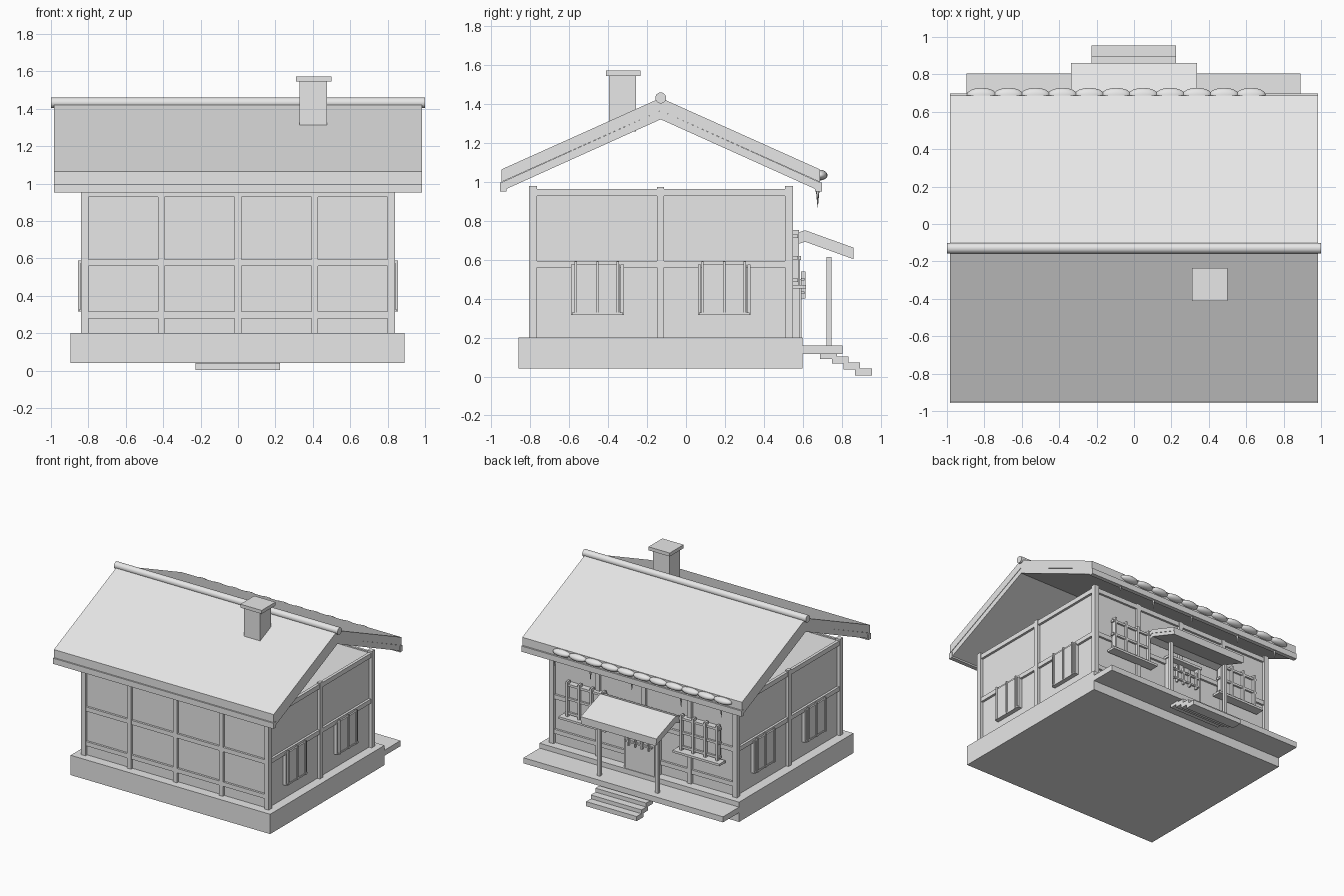
import bpy, bmesh
from mathutils import Matrix

if "Cube" in bpy.data.objects:
    bpy.data.objects.remove(bpy.data.objects["Cube"])

grey = bpy.data.materials.new("light_grey")
grey.use_nodes = True
grey.diffuse_color = (0.8, 0.8, 0.8, 1)
grey.node_tree.nodes["Principled BSDF"].inputs["Base Color"].default_value = (0.8, 0.8, 0.8, 1)


def finish(name, bm, smooth=False):
    bmesh.ops.recalc_face_normals(bm, faces=bm.faces)
    mesh = bpy.data.meshes.new(name)
    bm.to_mesh(mesh)
    bm.free()
    mesh.materials.append(grey)
    for poly in mesh.polygons:
        # keep end caps of round parts flat
        poly.use_smooth = smooth and len(poly.vertices) <= 4
    obj = bpy.data.objects.new(name, mesh)
    bpy.context.collection.objects.link(obj)
    return obj


def box(name, x0, x1, y0, y1, z0, z1):
    bm = bmesh.new()
    bmesh.ops.create_cube(bm, size=1)
    for v in bm.verts:
        v.co = ((x0 + x1) / 2 + v.co.x * (x1 - x0),
                (y0 + y1) / 2 + v.co.y * (y1 - y0),
                (z0 + z1) / 2 + v.co.z * (z1 - z0))
    return finish(name, bm)


def prism(name, profile, half):
    """Extrude a y-z profile symmetrically along x."""
    bm = bmesh.new()
    face = bm.faces.new([bm.verts.new((-half, y, z)) for y, z in profile])
    out = bmesh.ops.extrude_face_region(bm, geom=[face])["geom"]
    moved = [g for g in out if isinstance(g, bmesh.types.BMVert)]
    bmesh.ops.translate(bm, vec=(2 * half, 0, 0), verts=moved)
    return finish(name, bm)


def folded_slab(name, line, thick, half):
    under = [(y, z - thick) for y, z in reversed(line)]
    return prism(name, line + under, half)


# Plinth, walls and veranda
box("plinth", -0.895, 0.89, -0.86, 0.6, 0.04, 0.2)
box("wall_core", -0.815, 0.815, -0.785, 0.525, 0.2, 0.955)
box("veranda_deck", -0.895, 0.89, 0.6, 0.805, 0.115, 0.16)

# Entrance steps
for i, (y, z) in enumerate([(0.69, 0.09), (0.75, 0.067), (0.81, 0.035), (0.87, 0.004)]):
    box(f"step_{i + 1}", -0.228, 0.225, y, y + 0.085, z, z + 0.037)

# Timber frame: corner posts
for x in (-0.82, 0.82):
    for y in (-0.787, 0.53):
        box("corner_post", x - 0.02, x + 0.02, y - 0.02, y + 0.02, 0.2, 0.98)

# Timber frame: long walls
for side, y0, y1 in (("front", -0.805, -0.78), ("back", 0.52, 0.545)):
    for x in (-0.41, 0, 0.41):
        box(side + "_post", x - 0.018, x + 0.018, y0, y1, 0.2, 0.97)
    for z0, z1 in ((0.28, 0.315), (0.56, 0.595), (0.928, 0.965)):
        box(side + "_rail", -0.82, 0.82, y0 + 0.003, y1 - 0.003, z0, z1)

# Timber frame and shuttered windows: side walls
for s, side in ((1, "left"), (-1, "right")):
    def side_box(name, d0, d1, y0, y1, z0, z1):
        a, b = sorted((s * d0, s * d1))
        box(f"{side}_{name}", a, b, y0, y1, z0, z1)

    side_box("post", 0.81, 0.838, -0.15, -0.113, 0.2, 0.975)
    for z0, z1 in ((0.56, 0.595), (0.928, 0.965)):
        side_box("rail", 0.81, 0.834, -0.78, 0.52, z0, z1)
    for y in (-0.455, 0.197):
        side_box("window_panel", 0.81, 0.846, y - 0.115, y + 0.115, 0.325, 0.575)
        for offset in (-0.112, 0, 0.105):
            side_box("window_bar", 0.84, 0.855, y + offset - 0.006, y + offset + 0.006, 0.315, 0.59)
        for edge in (-0.127, 0.127):
            side_box("window_jamb", 0.81, 0.842, y + edge - 0.008, y + edge + 0.008, 0.315, 0.575)
        side_box("window_sill", 0.81, 0.85, y - 0.13, y + 0.13, 0.315, 0.328)

# Main roof in two layers with an open gable
RIDGE_Y, HALF = -0.13, 0.826


def roof_line(z_eave, z_ridge, half):
    return [(RIDGE_Y - half, z_eave), (RIDGE_Y, z_ridge), (RIDGE_Y + half, z_eave)]


folded_slab("roof_covering", roof_line(1.065, 1.432, HALF - 0.008), 0.065, 0.983)
folded_slab("roof_boarding", roof_line(1.0, 1.367, HALF - 0.012), 0.045, 0.98)
for name, y in (("front", RIDGE_Y - HALF), ("back", RIDGE_Y + HALF - 0.032)):
    box(name + "_eave_beam", -0.985, 0.985, y, y + 0.034, 0.952, 0.998)

# Round ridge pole
bm = bmesh.new()
bmesh.ops.create_cone(bm, cap_ends=True, segments=24, radius1=0.028, radius2=0.028, depth=2,
                      matrix=Matrix.Translation((0, RIDGE_Y, 1.432)) @ Matrix.Rotation(1.5708, 4, "Y"))
finish("ridge_pole", bm, True)

# Chimney
box("chimney_stack", 0.33, 0.475, -0.395, -0.258, 1.26, 1.55)
box("chimney_cap", 0.31, 0.5, -0.412, -0.235, 1.545, 1.573)

# Rounded lumps along the back eave
for i in range(11):
    bm = bmesh.new()
    place = Matrix.Translation((-0.815 + 0.144 * i, 0.69, 1.035))
    bmesh.ops.create_uvsphere(bm, u_segments=16, v_segments=8, radius=1,
                              matrix=place @ Matrix.Diagonal((0.08, 0.038, 0.027, 1)))
    finish("eave_lump", bm, True)

# Icicles under the back eave
for x, length in ((0.7, 0.05), (0.38, 0.08), (0.01, 0.06), (-0.43, 0.085), (-0.79, 0.07)):
    bm = bmesh.new()
    bmesh.ops.create_cone(bm, cap_ends=True, segments=8, radius1=0.001, radius2=0.009, depth=length,
                          matrix=Matrix.Translation((x, 0.677, 0.955 - length / 2)))
    finish("icicle", bm, True)

# Porch roof and posts
porch = [(0.555, 0.732), (0.612, 0.752), (0.862, 0.662)]
folded_slab("porch_roof", porch, 0.032, 0.338)
folded_slab("porch_roof_boarding", [(y, z - 0.032) for y, z in porch], 0.027, 0.334)
for x in (-0.26, 0.26):
    box("porch_post", x - 0.013, x + 0.013, 0.723, 0.748, 0.16, 0.615)

# Door with a barred upper light
box("door", -0.135, 0.13, 0.53, 0.595, 0.2, 0.5)
for x in (-0.14, 0.135):
    box("door_jamb", x - 0.012, x + 0.012, 0.53, 0.585, 0.2, 0.62)
box("door_lintel", -0.16, 0.155, 0.53, 0.59, 0.6, 0.62)
for x in (-0.09, -0.03, 0.03, 0.09):
    box("door_bar", x - 0.006, x + 0.006, 0.592, 0.615, 0.4, 0.54)
for z in (0.43, 0.5):
    box("door_cross_bar", -0.12, 0.12, 0.595, 0.61, z - 0.006, z + 0.006)

# Back windows with lattice and projecting sill
for x in (-0.52, 0.5):
    box("back_window_pane", x - 0.16, x + 0.16, 0.52, 0.56, 0.48, 0.73)
    for offset in (-0.16, -0.055, 0.055, 0.16):
        box("back_window_bar", x + offset - 0.009, x + offset + 0.009, 0.545, 0.582, 0.47, 0.752)
    for z in (0.495, 0.61, 0.722):
        box("back_window_cross_bar", x - 0.18, x + 0.18, 0.545, 0.575, z - 0.009, z + 0.009)
    box("back_window_sill", x - 0.21, x + 0.21, 0.54, 0.617, 0.452, 0.47)
